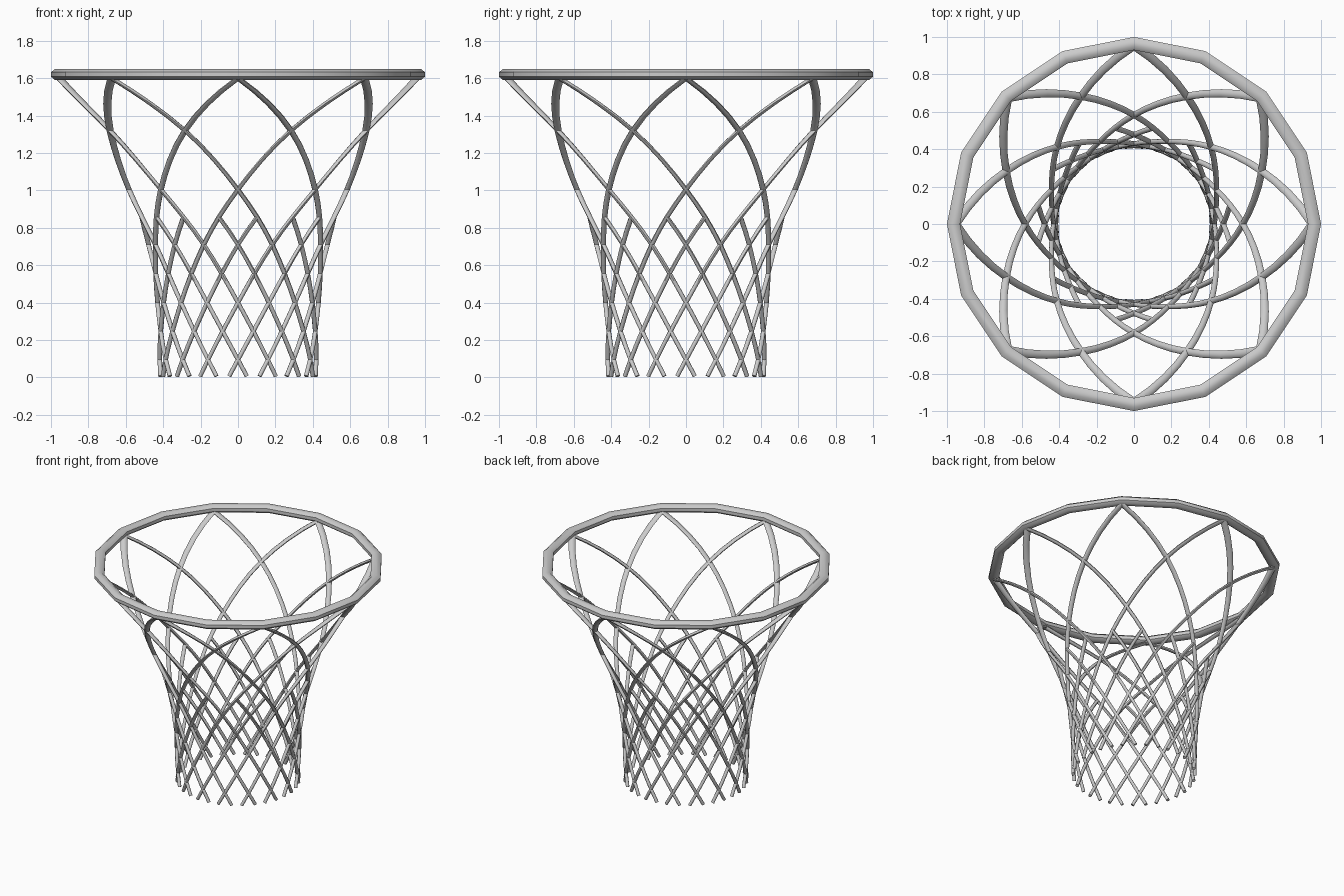
import bpy, bmesh
from math import sin, cos, pi, radians
from mathutils import Vector

if "Cube" in bpy.data.objects:
    bpy.data.objects.remove(bpy.data.objects["Cube"])

# Net profile: one entry per 22.5 degrees of strand travel (radius, height)
PROFILE = [(0.955, 1.60), (0.74, 1.32), (0.583, 1.005), (0.478, 0.71),
           (0.43, 0.40), (0.418, 0.095), (0.416, -0.21)]
END = 119.0


def profile(a):
    """Smooth radius and height after travelling a degrees."""
    t = max(a, 0) / 22.5
    i = min(int(t), len(PROFILE) - 2)
    f = t - i
    p1, p2 = Vector(PROFILE[i]), Vector(PROFILE[i + 1])
    p0 = Vector(PROFILE[i - 1]) if i > 0 else Vector((1.22, 1.85))
    p3 = Vector(PROFILE[i + 2]) if i + 2 < len(PROFILE) else 2 * p2 - p1
    return 0.5 * (2 * p1 + (p2 - p0) * f + (2 * p0 - 5 * p1 + 4 * p2 - p3) * f * f
                  + (3 * p1 - p0 - 3 * p2 + p3) * f ** 3)


def new_object(name, bm):
    bmesh.ops.recalc_face_normals(bm, faces=bm.faces[:])
    me = bpy.data.meshes.new(name)
    bm.to_mesh(me)
    bm.free()
    ob = bpy.data.objects.new(name, me)
    bpy.context.collection.objects.link(ob)
    bpy.ops.object.select_all(action='DESELECT')
    ob.select_set(True)
    bpy.context.view_layer.objects.active = ob
    bpy.ops.object.shade_smooth_by_angle(angle=radians(50))
    return ob


def bridge(bm, a, b):
    n = len(a)
    for k in range(n):
        bm.faces.new((a[k], a[(k + 1) % n], b[(k + 1) % n], b[k]))


def add_strand(bm, offset, direction, start, sides=8, step=5.625):
    """Sweep a section, wide horizontally near the rim, down the net."""
    def point(a):
        r, z = profile(a)
        ang = radians(offset + direction * a)
        return Vector((r * cos(ang), r * sin(ang), z))
    stops = [start]
    while stops[-1] + step < END - 1:
        stops.append(stops[-1] + step)
    stops.append(END)
    rings = []
    for a in stops:
        p = point(a)
        tan = (point(a + 0.5) - point(max(a - 0.5, 0))).normalized()
        h = tan.cross(Vector((0, 0, 1))).normalized()
        v = h.cross(tan)
        wide = 0.0125 + 0.0115 * (profile(a)[0] - 0.42) / 0.53
        ring = []
        for k in range(sides):
            c = 2 * pi * k / sides
            co = p + h * wide * cos(c) + v * 0.0115 * sin(c)
            co.z = max(co.z, 0)
            ring.append(bm.verts.new(co))
        rings.append(ring)
    for r0, r1 in zip(rings, rings[1:]):
        bridge(bm, r0, r1)
    bm.faces.new(rings[0])
    bm.faces.new(rings[-1])


# Sixteen-sided rim
bm = bmesh.new()
rim = []
for i in range(16):
    a = 2 * pi * i / 16
    ring = []
    for k in range(8):
        c = 2 * pi * (k + 0.5) / 8
        r = 0.965 + 0.038 * cos(c)
        ring.append(bm.verts.new((r * cos(a), r * sin(a), 1.62 + 0.031 * sin(c))))
    rim.append(ring)
for i in range(16):
    bridge(bm, rim[i], rim[(i + 1) % 16])
new_object("rim", bm)

# Long strands from the rim, and short ones filling in the lower net
for name, shift, start in (("long_net_strands", 0, 0), ("short_net_strands", 22.5, 56.25)):
    bm = bmesh.new()
    for i in range(8):
        for d in (1, -1):
            add_strand(bm, 45 * i + shift, d, start)
    new_object(name, bm)
